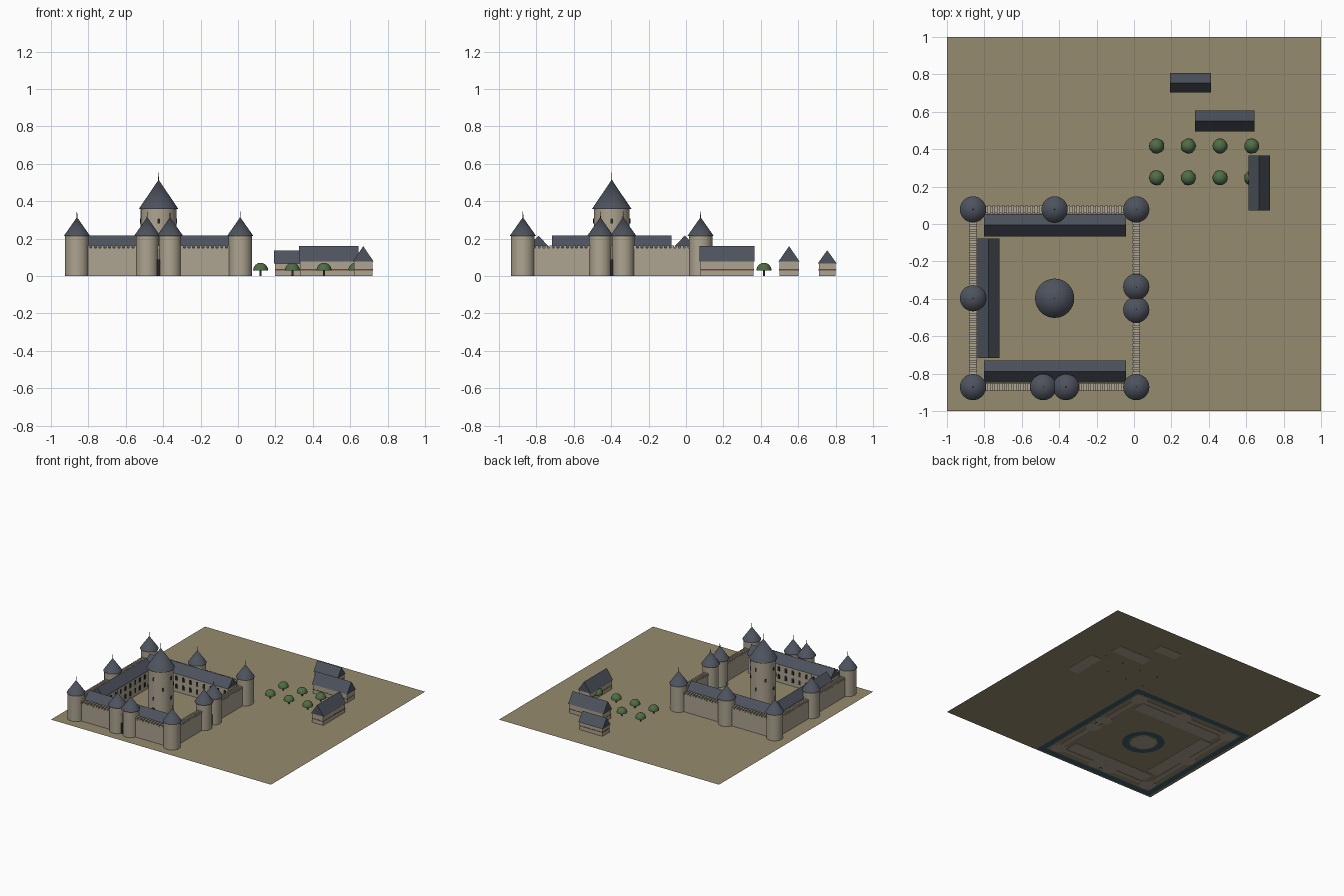
import bpy, bmesh
from math import pi, cos, sin, radians
from mathutils import Matrix, Vector

if "Cube" in bpy.data.objects:
    bpy.data.objects.remove(bpy.data.objects["Cube"])


def mat(name, r, g, b):
    m = bpy.data.materials.new(name)
    m.diffuse_color = (r, g, b, 1)
    m.use_nodes = True
    m.node_tree.nodes["Principled BSDF"].inputs["Base Color"].default_value = m.diffuse_color
    return m


STONE = mat("stone", 0.42, 0.37, 0.28)
SLATE = mat("slate", 0.075, 0.085, 0.11)
EARTH = mat("earth", 0.30, 0.26, 0.155)
WATER = mat("water", 0.05, 0.11, 0.14)
DARK = mat("opening", 0.02, 0.02, 0.02)
LEAF = mat("leaf", 0.08, 0.15, 0.06)
WOOD = mat("wood", 0.13, 0.07, 0.04)


def make(name, bm, material, smooth=False):
    bmesh.ops.recalc_face_normals(bm, faces=bm.faces)
    me = bpy.data.meshes.new(name)
    bm.to_mesh(me)
    bm.free()
    me.materials.append(material)
    ob = bpy.data.objects.new(name, me)
    bpy.context.collection.objects.link(ob)
    if smooth:
        bpy.context.view_layer.objects.active = ob
        ob.select_set(True)
        bpy.ops.object.shade_smooth_by_angle(angle=radians(35))
        ob.select_set(False)
    return ob


def add_box(bm, x0, x1, y0, y1, z0, z1):
    m = Matrix.Translation(((x0 + x1) / 2, (y0 + y1) / 2, (z0 + z1) / 2)) @ \
        Matrix.Diagonal((x1 - x0, y1 - y0, z1 - z0, 1))
    bmesh.ops.create_cube(bm, size=1, matrix=m)


def box(name, material, *b):
    bm = bmesh.new()
    add_box(bm, *b)
    return make(name, bm, material)


def add_cone(bm, x, y, z0, z1, r0, r1, n=32):
    bmesh.ops.create_cone(bm, cap_ends=True, segments=n, radius1=r0, radius2=r1,
                          depth=z1 - z0, matrix=Matrix.Translation((x, y, (z0 + z1) / 2)))


def cone(name, material, *c, n=32):
    bm = bmesh.new()
    add_cone(bm, *c, n=n)
    return make(name, bm, material, True)


def add_arch(bm, x, y, z, ang, w, h, d=0.003):
    """Round-headed opening standing on z, facing direction ang."""
    out, side = Vector((cos(ang), sin(ang), 0)), Vector((-sin(ang), cos(ang), 0))
    prof = [(-w / 2, 0), (w / 2, 0)] + [(w / 2 * cos(t * pi / 6), h - w / 2 + w / 2 * sin(t * pi / 6)) for t in range(7)]
    base = Vector((x, y, z)) - out * d
    f = bm.faces.new([bm.verts.new(base + side * a + Vector((0, 0, b))) for a, b in prof])
    r = bmesh.ops.extrude_face_region(bm, geom=[f])
    bmesh.ops.translate(bm, vec=out * 2 * d, verts=[v for v in r["geom"] if isinstance(v, bmesh.types.BMVert)])


def gable(name, x0, x1, y0, y1, eave, ridge, over=0.006):
    """Pitched-roof building, ridge along the longer side; bounds are the roof's."""
    box(name + "_walls", STONE, x0 + over, x1 - over, y0 + over, y1 - over, 0, eave + 0.003)
    bm = bmesh.new()
    along_x = x1 - x0 > y1 - y0
    a0, a1, b0, b1 = (x0, x1, y0, y1) if along_x else (y0, y1, x0, x1)
    ends = []
    for a in (a0, a1):
        pts = [(b0, eave), (b1, eave), ((b0 + b1) / 2, ridge)]
        ends.append([bm.verts.new((a, b, z) if along_x else (b, a, z)) for b, z in pts])
    for e in ends:
        bm.faces.new(e)
    for i in range(3):
        j = (i + 1) % 3
        bm.faces.new((ends[0][i], ends[0][j], ends[1][j], ends[1][i]))
    make(name + "_roof", bm, SLATE)


def tower(name, x, y, r=0.063, top=0.215, rr=0.07, apex=0.315, tip=0.345):
    cone(name + "_body", STONE, x, y, 0, top, r, r)
    cone(name + "_roof", SLATE, x, y, top, apex, rr, 0)
    cone(name + "_finial", SLATE, x, y, apex - 0.01, tip, 0.003, 0.001, n=8)


# Castle plan
X0, X1, Y0, Y1 = -0.861, 0.012, -0.872, 0.078
CX, CY = (X0 + X1) / 2, (Y0 + Y1) / 2

# Ground sheet with the moats hidden just under it
bm = bmesh.new()
bmesh.ops.create_grid(bm, x_segments=1, y_segments=1, size=1, matrix=Matrix.Translation((0, 0, 0.002)))
make("ground", bm, EARTH)

bm = bmesh.new()
o, i = 0.115, 0.065
for b in ((X0 - o, X1 + o, Y0 - o, Y0 - i), (X0 - o, X1 + o, Y1 + i, Y1 + o),
          (X0 - o, X0 - i, Y0 - i, Y1 + i), (X1 + i, X1 + o, Y0 - i, Y1 + i)):
    bm.faces.new([bm.verts.new((b[p], b[q], 0.001)) for p, q in ((0, 2), (1, 2), (1, 3), (0, 3))])
make("outer_moat", bm, WATER)

bm = bmesh.new()
rings = [[bm.verts.new((CX + r * cos(k * pi / 24), CY + r * sin(k * pi / 24), 0.001)) for k in range(48)]
         for r in (0.108, 0.16)]
for k in range(48):
    j = (k + 1) % 48
    bm.faces.new((rings[0][k], rings[1][k], rings[1][j], rings[0][j]))
make("keep_moat", bm, WATER)

# Curtain walls with merlons
H, T = 0.15, 0.018
PITCH, MW = 0.025, 0.015
for name, horiz, c, a0, a1 in (("south", True, Y0, X0, X1), ("north", True, Y1, X0, X1),
                               ("west", False, X0, Y0, Y1), ("east", False, X1, Y0, Y1)):
    def place(bm, s0, s1, t, z0, z1):
        if horiz:
            add_box(bm, s0, s1, c - t, c + t, z0, z1)
        else:
            add_box(bm, c - t, c + t, s0, s1, z0, z1)
    bm = bmesh.new()
    place(bm, a0, a1, T, 0, H)
    make(name + "_curtain_wall", bm, STONE)
    bm = bmesh.new()
    n = int((a1 - a0 - 0.1) / PITCH)
    for k in range(n + 1):
        s = (a0 + a1) / 2 + (k - n / 2) * PITCH
        place(bm, s - MW / 2, s + MW / 2, T + 0.003, H - 0.006, H + 0.013)
    make(name + "_merlons", bm, STONE)

# Corner, middle and gate towers
for n1, x in (("west", X0), ("east", X1)):
    for n2, y in (("south", Y0), ("north", Y1)):
        tower(f"{n2}_{n1}_tower", x, y)
tower("north_middle_tower", CX, Y1)
tower("west_middle_tower", X0, CY)
for k, s in enumerate((-0.061, 0.061)):
    tower(f"south_gate_tower_{k}", CX + s, Y0, r=0.06)
    tower(f"east_gate_tower_{k}", X1, CY + s, r=0.06)

# Gates between the twin towers
bm = bmesh.new()
add_arch(bm, CX, Y0 - 0.024, 0, -pi / 2, 0.05, 0.09)
add_arch(bm, X1 + 0.024, CY, 0, 0, 0.05, 0.09)
add_arch(bm, X1 - T, CY, 0, pi, 0.05, 0.09)
make("gates", bm, DARK)

# Great round keep
tower("keep", CX, CY, 0.096, 0.36, 0.105, 0.515, 0.555)
bm = bmesh.new()
for k in range(4):
    a = -pi / 2 + k * pi / 2
    for z, t in ((0.12, a), (0.2, a + pi / 4), (0.28, a)):
        add_arch(bm, CX + 0.096 * cos(t), CY + 0.096 * sin(t), z, t, 0.014, 0.028)
add_arch(bm, CX, CY - 0.096, 0, -pi / 2, 0.034, 0.06)
make("keep_openings", bm, DARK)

# Courtyard ranges with two rows of windows
gable("north_range", -0.802, -0.043, -0.067, 0.054, 0.152, 0.217)
gable("south_range", -0.802, -0.043, -0.848, -0.729, 0.152, 0.217)
gable("west_range", -0.836, -0.718, -0.717, -0.078, 0.152, 0.217)
bm = bmesh.new()
for z in (0.03, 0.095):
    for k in range(12):
        x = -0.77 + k * 0.063
        add_arch(bm, x, -0.061, z, -pi / 2, 0.02, 0.038)
        add_arch(bm, x, -0.735, z, pi / 2, 0.02, 0.038)
    for k in range(10):
        add_arch(bm, -0.724, -0.68 + k * 0.063, z, 0, 0.02, 0.038)
make("range_windows", bm, DARK)

# Town houses with a timber band
for k, (x0, x1, y0, y1, e, r) in enumerate(((0.193, 0.413, 0.704, 0.806, 0.067, 0.138),
                                            (0.325, 0.645, 0.494, 0.608, 0.077, 0.16),
                                            (0.613, 0.726, 0.072, 0.367, 0.077, 0.16))):
    gable(f"house_{k}", x0, x1, y0, y1, e, r)
    p = 0.0045
    box(f"house_{k}_timber_band", WOOD, x0 + p, x1 - p, y0 + p, y1 - p, 0.031, 0.037)

# Orchard
for k in range(8):
    x, y = 0.121 + 0.1695 * (k % 4), 0.247 + 0.17 * (k // 4)
    cone(f"tree_{k}_trunk", WOOD, x, y, 0, 0.035, 0.006, 0.005, n=8)
    bm = bmesh.new()
    bmesh.ops.create_uvsphere(bm, u_segments=20, v_segments=12, radius=0.04)
    bmesh.ops.bisect_plane(bm, geom=bm.verts[:] + bm.edges[:] + bm.faces[:], plane_co=(0, 0, 0),
                           plane_no=(0, 0, -1), clear_outer=True)
    bmesh.ops.holes_fill(bm, edges=[e for e in bm.edges if e.is_boundary])
    bmesh.ops.translate(bm, vec=(x, y, 0.031), verts=bm.verts)
    make(f"tree_{k}_crown", bm, LEAF, True)
